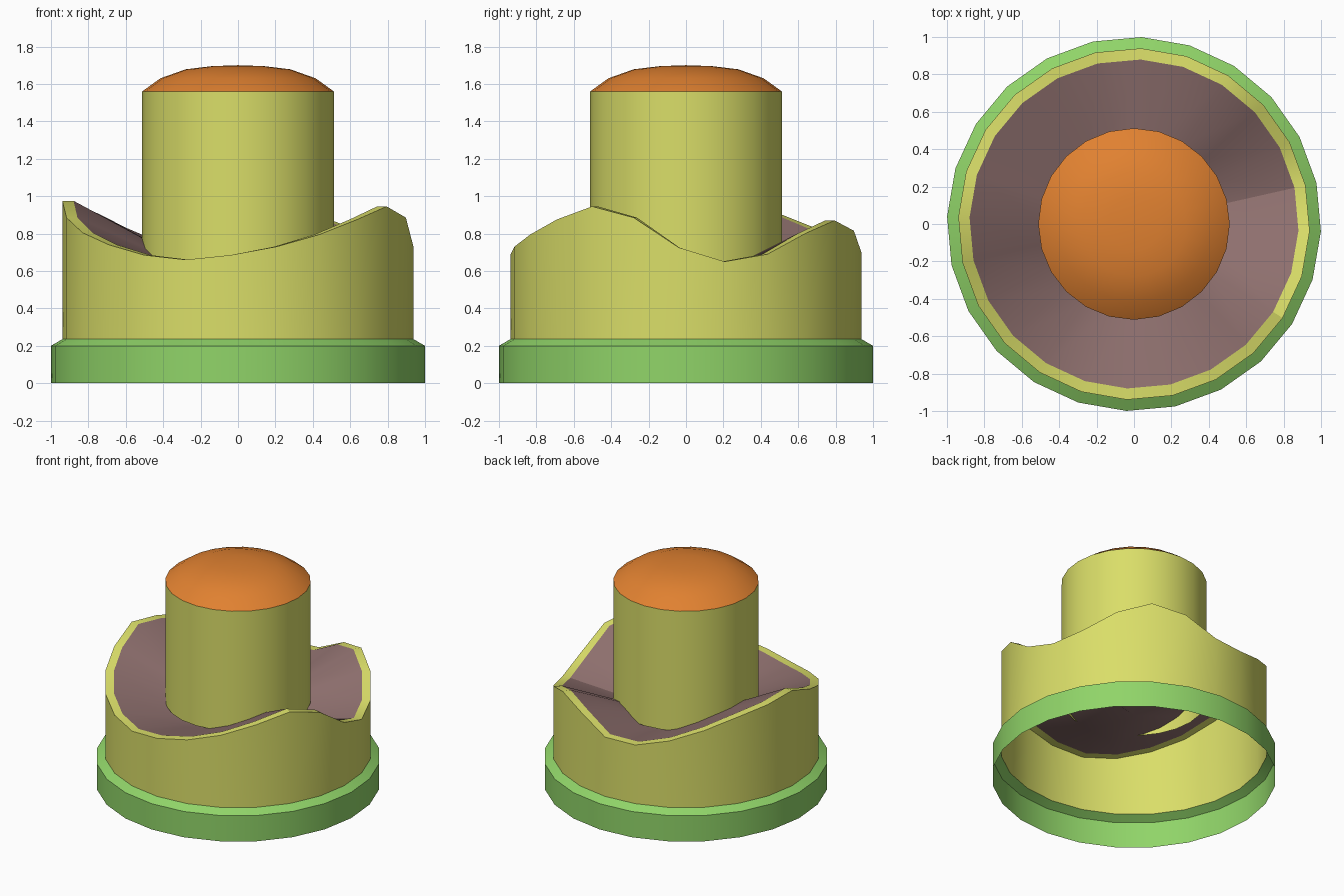
import bpy, bmesh, math

if "Cube" in bpy.data.objects:
    bpy.data.objects.remove(bpy.data.objects["Cube"])

N = 24                          # sides of every round part
OFFSET = math.radians(-2.3)     # slight twist of the base and wall

# wavy rim heights, one per side, starting at +x and going counter-clockwise
RIM = [0.725, 0.65, 0.69, 0.80, 0.87, 0.815, 0.695, 0.69,
       0.75, 0.83, 0.905, 0.945, 0.975, 0.885, 0.805, 0.74,
       0.685, 0.66, 0.685, 0.73, 0.795, 0.875, 0.945, 0.885]


def material(name, rgb):
    m = bpy.data.materials.new(name)
    m.diffuse_color = (*rgb, 1)
    m.use_nodes = True
    m.node_tree.nodes["Principled BSDF"].inputs["Base Color"].default_value = m.diffuse_color
    return m


GREEN = material("green", (0.28, 0.66, 0.14))
YELLOW = material("yellow", (0.70, 0.73, 0.14))
MAUVE = material("mauve", (0.27, 0.16, 0.155))
ORANGE = material("orange", (0.75, 0.22, 0.03))


def lathe(name, profile, mat, offset=0.0):
    """Spin (radius, height) points; height is a number or a function of side index."""
    bm = bmesh.new()
    rings = []
    for r, h in profile:
        if r == 0:
            rings.append([bm.verts.new((0, 0, h))] * N)
            continue
        ring = []
        for i in range(N):
            a = offset + 2 * math.pi * i / N
            z = h(i) if callable(h) else h
            ring.append(bm.verts.new((r * math.cos(a), r * math.sin(a), z)))
        rings.append(ring)
    for lo, hi in zip(rings, rings[1:]):
        for i in range(N):
            j = (i + 1) % N
            quad = [lo[i], lo[j], hi[j], hi[i]]
            bm.faces.new(list(dict.fromkeys(quad)))
    mesh = bpy.data.meshes.new(name)
    bm.to_mesh(mesh)
    bm.free()
    mesh.materials.append(mat)
    ob = bpy.data.objects.new(name, mesh)
    bpy.context.collection.objects.link(ob)
    bpy.ops.object.select_all(action='DESELECT')
    ob.select_set(True)
    bpy.context.view_layer.objects.active = ob
    bpy.ops.object.shade_smooth_by_angle(angle=math.radians(30))
    return ob


def rim(i):
    return RIM[i]


def bowl(t, centre=0.50):
    """Height of the bowl at fraction t of the way from centre to rim."""
    return lambda i: centre + t * (RIM[i] - centre)


# base band with a sloped shoulder, open underneath
lathe("base_band", [(1.0, 0), (1.0, 0.20), (0.94, 0.235)], GREEN, OFFSET)

# wavy outer wall with its narrow flat lip
lathe("wavy_wall", [(0.94, 0.235), (0.94, rim), (0.88, rim)], YELLOW, OFFSET)

# sunken surface running from the lip to the middle
lathe("bowl_surface", [(0.88, rim), (0.51, bowl(0.58)), (0, 0.50)], MAUVE, OFFSET)

# central post and its domed cap
lathe("centre_post", [(0.512, 0.63), (0.512, 1.56)], YELLOW)
lathe("domed_cap", [(0.512, 1.56), (0.415, 1.63), (0.28, 1.678), (0.14, 1.695), (0, 1.70)], ORANGE)
